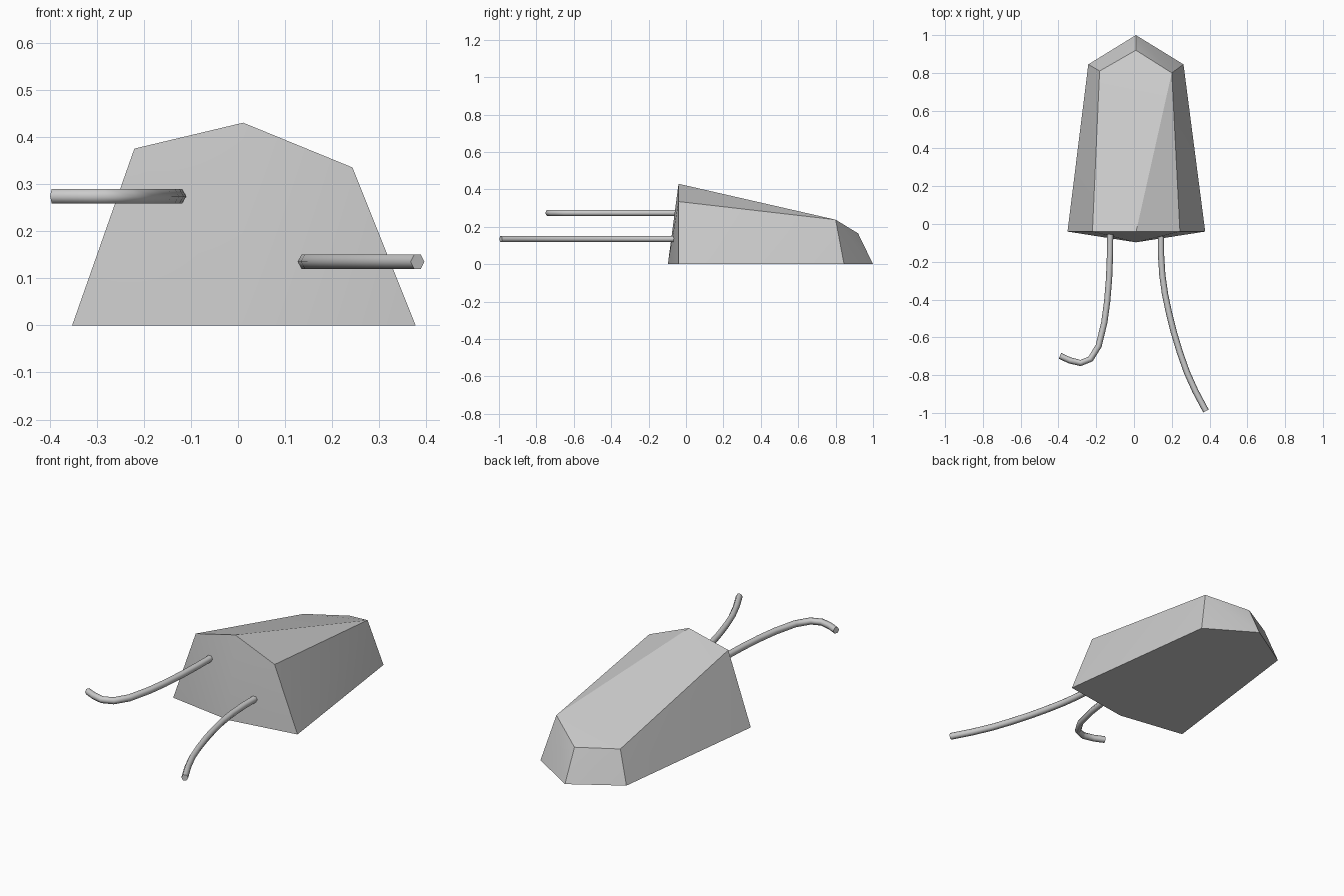
import bpy, bmesh
from mathutils import Vector

if "Cube" in bpy.data.objects:
    bpy.data.objects.remove(bpy.data.objects["Cube"])


def finish(name, bm, angle):
    bmesh.ops.recalc_face_normals(bm, faces=bm.faces)
    mesh = bpy.data.meshes.new(name)
    bm.to_mesh(mesh)
    bm.free()
    obj = bpy.data.objects.new(name, mesh)
    bpy.context.collection.objects.link(obj)
    bpy.ops.object.select_all(action='DESELECT')
    obj.select_set(True)
    bpy.context.view_layer.objects.active = obj
    bpy.ops.object.shade_smooth_by_angle(angle=angle)
    return obj


# Body: flat base outline and the raised, slightly uneven top outline
base = [(-0.352, -0.04, 0), (0.01, -0.097, 0), (0.377, -0.04, 0),
        (0.262, 0.845, 0), (0.01, 1.0, 0), (-0.242, 0.845, 0)]
top = [(-0.22, -0.04, 0.375), (0.011, -0.04, 0.43), (0.243, -0.04, 0.335),
       (0.20, 0.80, 0.238), (0.01, 0.92, 0.165), (-0.182, 0.81, 0.165)]
bm = bmesh.new()
verts = [bm.verts.new(p) for p in base + top]
bmesh.ops.convex_hull(bm, input=verts)
bmesh.ops.dissolve_limit(bm, angle_limit=0.01, verts=bm.verts, edges=bm.edges)
finish("body", bm, 0.45)


# Cables: six-sided tubes lying level along a plan-view path
def cable(name, path, z, r=0.0165):
    pts = [Vector((x, y, z)) for x, y in path]
    bm = bmesh.new()
    rings = []
    for i, p in enumerate(pts):
        d = (pts[min(i + 1, len(pts) - 1)] - pts[max(i - 1, 0)]).normalized()
        side = Vector((-d.y, d.x, 0))
        section = [(1, 0), (0.5, 0.91), (-0.5, 0.91), (-1, 0), (-0.5, -0.91), (0.5, -0.91)]
        rings.append([bm.verts.new(p + side * (a * r) + Vector((0, 0, b * r)))
                      for a, b in section])
    for a, b in zip(rings, rings[1:]):
        for k in range(6):
            n = (k + 1) % 6
            bm.faces.new((a[k], a[n], b[n], b[k]))
    bm.faces.new(rings[0])
    bm.faces.new(rings[-1])
    return finish(name, bm, 1.1)


cable("left_cable", [(-0.126, -0.04), (-0.127, -0.16), (-0.132, -0.29), (-0.142, -0.41),
                     (-0.157, -0.52), (-0.187, -0.645), (-0.23, -0.715), (-0.283, -0.736),
                     (-0.34, -0.722), (-0.392, -0.698)], 0.274)
cable("right_cable", [(0.143, -0.04), (0.143, -0.16), (0.15, -0.27), (0.164, -0.37),
                      (0.185, -0.47), (0.21, -0.57), (0.243, -0.68), (0.28, -0.785),
                      (0.325, -0.885), (0.381, -0.99)], 0.135)
